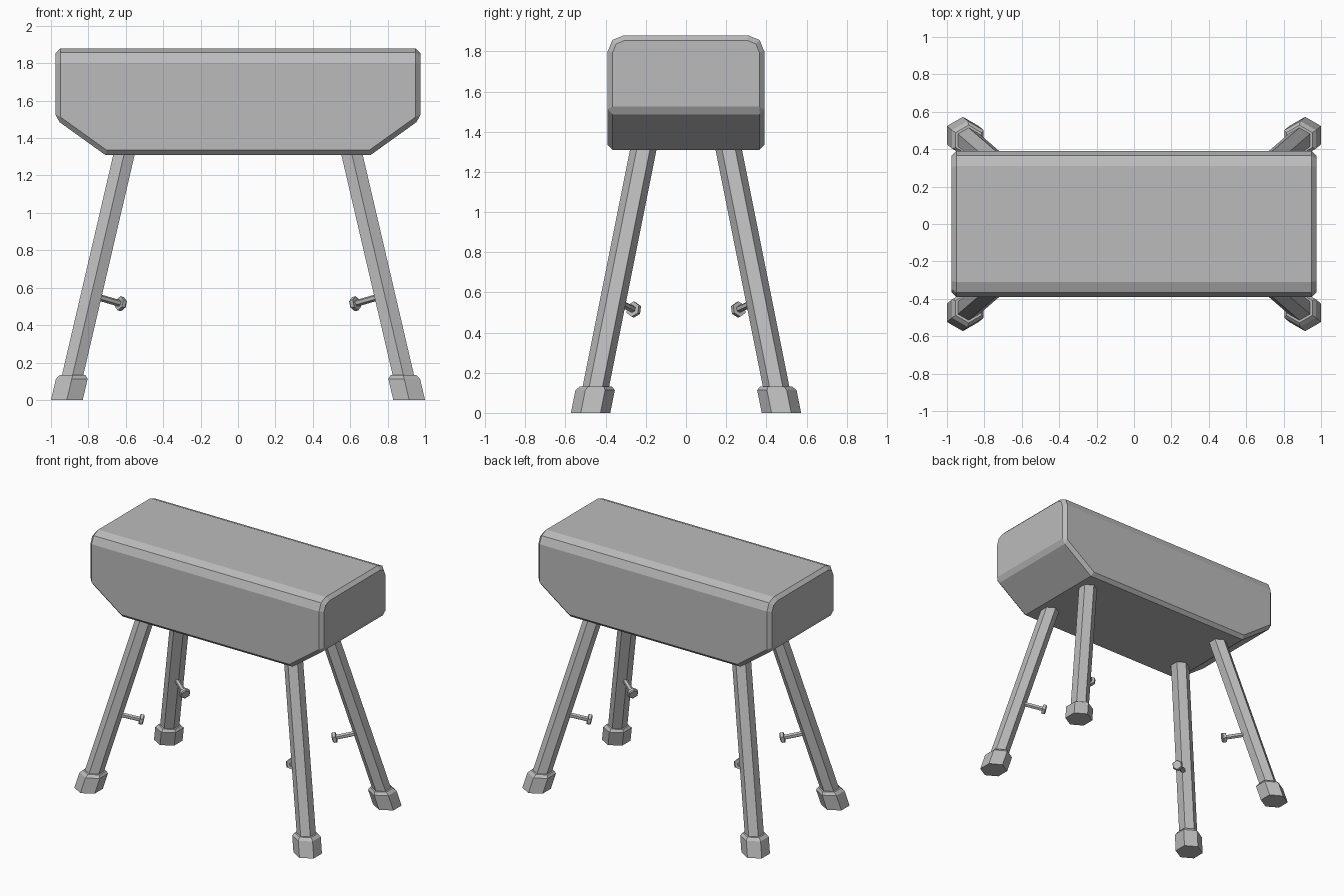
import bpy
import bmesh
import math
from mathutils import Vector

if "Cube" in bpy.data.objects:
    bpy.data.objects.remove(bpy.data.objects["Cube"], do_unlink=True)

grey = bpy.data.materials.new("plain_grey")
grey.use_nodes = True
colour = (0.5, 0.5, 0.5, 1)
grey.diffuse_color = colour
grey.node_tree.nodes["Principled BSDF"].inputs["Base Color"].default_value = colour


def finish(name, bm):
    bmesh.ops.recalc_face_normals(bm, faces=bm.faces)
    mesh = bpy.data.meshes.new(name)
    bm.to_mesh(mesh)
    bm.free()
    mesh.materials.append(grey)
    obj = bpy.data.objects.new(name, mesh)
    bpy.context.collection.objects.link(obj)
    return obj


def loft(name, rings):
    """Skin a list of point rings and cap both ends."""
    bm = bmesh.new()
    loops = [[bm.verts.new(p) for p in ring] for ring in rings]
    for a, b in zip(loops, loops[1:]):
        for i in range(len(a)):
            j = (i + 1) % len(a)
            bm.faces.new((a[i], a[j], b[j], b[i]))
    bm.faces.new(loops[0])
    bm.faces.new(loops[-1])
    return finish(name, bm)


def hexagon(centre, radius, u, v):
    """Six points around a centre, with a corner pointing along v."""
    angles = [math.radians(30 + 60 * i) for i in range(6)]
    return [centre + radius * (math.cos(a) * u + math.sin(a) * v) for a in angles]


# Padded body: side profile pulled across, with rounded top and trimmed edges
profile = [(-0.975, 1.88), (0.975, 1.88), (0.975, 1.5), (0.71, 1.31),
           (-0.71, 1.31), (-0.975, 1.5)]
bm = bmesh.new()
front = bm.faces.new([bm.verts.new((x, -0.39, z)) for x, z in profile])
pulled = bmesh.ops.extrude_face_region(bm, geom=[front], use_keep_orig=True)
back_verts = [g for g in pulled["geom"] if isinstance(g, bmesh.types.BMVert)]
bmesh.ops.translate(bm, verts=back_verts, vec=(0, 0.78, 0))
bmesh.ops.recalc_face_normals(bm, faces=bm.faces)
long_edges = [e for e in bm.edges
              if all(v.co.z > 1.87 for v in e.verts) and e.calc_length() > 1]
bmesh.ops.bevel(bm, geom=long_edges, offset=0.08, segments=2, profile=0.5,
                affect='EDGES')
bm.normal_update()
sharp = [e for e in bm.edges if e.calc_face_angle(0) > math.radians(50)]
bmesh.ops.bevel(bm, geom=sharp, offset=0.025, segments=1, affect='EDGES')
finish("padded_body", bm)

X, Y, Z = Vector((1, 0, 0)), Vector((0, 1, 0)), Vector((0, 0, 1))

for sx, side in ((1, "left"), (-1, "right")):
    for sy, end in ((-1, "front"), (1, "back")):
        label = f"{end}_{side}"

        def axis(z):
            return Vector((sx * (0.915 - 0.233 * z), sy * (0.475 - 0.2 * z), z))

        # Splayed six-sided leg
        loft(f"{label}_leg", [hexagon(axis(z), 0.066, X, Y) for z in (0.08, 1.36)])

        # Rubber foot
        loft(f"{label}_foot", [hexagon(axis(z), r, X, Y)
                               for z, r in ((0, 0.098), (0.113, 0.098), (0.132, 0.08))])

        # Adjusting peg: thin stem with a wider head
        start = axis(0.56)
        d = Vector((-0.159 * sx, -0.104 * sy, -0.046)).normalized()
        u = d.cross(Z).normalized()
        v = u.cross(d)
        loft(f"{label}_peg_stem", [hexagon(start + d * t, 0.018, u, v)
                                   for t in (0, 0.19)])
        loft(f"{label}_peg_head", [hexagon(start + d * t, r, u, v)
                                   for t, r in ((0.183, 0.039), (0.204, 0.039), (0.211, 0.033))])
